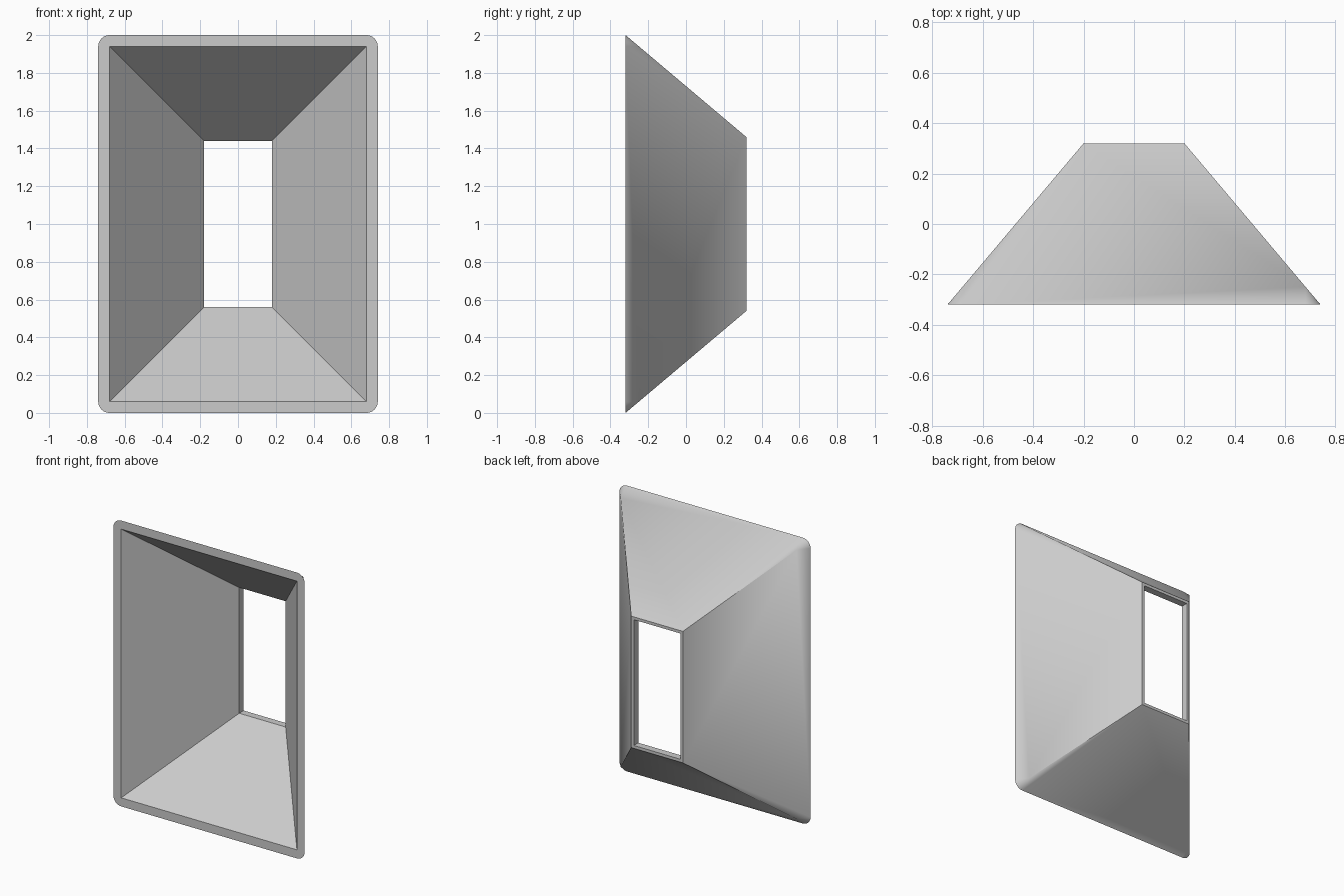
import bpy, bmesh
from math import cos, sin, pi, radians

default = bpy.data.objects.get("Cube")
if default:
    bpy.data.objects.remove(default, do_unlink=True)

# Main dimensions: half width, half height and depth of each ring
FRONT, BACK = -0.32, 0.32
MID = 1.0
RADIUS = 0.06
LIP = 0.05
ARC_STEPS = 12
OUTER_BACK = (0.20, 0.46)
INNER_FRONT = (0.68, 0.94)
INNER_BACK = (0.18, 0.44)
CONE_DEPTH = RADIUS * (BACK - FRONT) / (INNER_FRONT[0] + RADIUS - OUTER_BACK[0])
SIGNS = ((1, 1), (-1, 1), (-1, -1), (1, -1))

bm = bmesh.new()


def ring(size, y):
    """Four corner vertices of a rectangle at depth y."""
    return [bm.verts.new((sx * size[0], y, MID + sz * size[1])) for sx, sz in SIGNS]


def bridge(a, b):
    """Four walls between two rectangular rings."""
    for i in range(4):
        j = (i + 1) % 4
        bm.faces.new((a[i], a[j], b[j], b[i]))


# Rings of the hollow hood
mouth = ring(INNER_FRONT, FRONT)
throat = ring(INNER_BACK, BACK - LIP)
inner_end = ring(INNER_BACK, BACK)
outer_end = ring(OUTER_BACK, BACK)
apexes = ring(INNER_FRONT, FRONT + CONE_DEPTH)

# Rounded outer corners of the front rim
arcs = []
for i, centre in enumerate(mouth):
    arc = []
    for k in range(ARC_STEPS + 1):
        a = (i + k / ARC_STEPS) * pi / 2
        arc.append(bm.verts.new((centre.co.x + RADIUS * cos(a), FRONT,
                                 centre.co.z + RADIUS * sin(a))))
    arcs.append(arc)

# Inner funnel, straight lip and back rim
bridge(mouth, throat)
bridge(throat, inner_end)
bridge(inner_end, outer_end)

# Front rim, conical corners and sloping outer walls
for i in range(4):
    j = (i + 1) % 4
    for p, q in zip(arcs[i], arcs[i][1:]):
        bm.faces.new((mouth[i], p, q))
        bm.faces.new((apexes[i], p, q))
    a, b = arcs[i][-1], arcs[j][0]
    bm.faces.new((mouth[i], a, b, mouth[j]))
    bm.faces.new((a, b, apexes[j], outer_end[j], outer_end[i], apexes[i]))

bmesh.ops.recalc_face_normals(bm, faces=bm.faces)
mesh = bpy.data.meshes.new("tapered_hood")
bm.to_mesh(mesh)
bm.free()

hood = bpy.data.objects.new("tapered_hood", mesh)
bpy.context.collection.objects.link(hood)

# Plain grey finish
grey = bpy.data.materials.new("light_grey")
grey.use_nodes = True
colour = (0.6, 0.6, 0.6, 1)
grey.diffuse_color = colour
grey.node_tree.nodes["Principled BSDF"].inputs["Base Color"].default_value = colour
mesh.materials.append(grey)

bpy.ops.object.select_all(action="DESELECT")
hood.select_set(True)
bpy.context.view_layer.objects.active = hood
bpy.ops.object.shade_smooth_by_angle(angle=radians(30))
